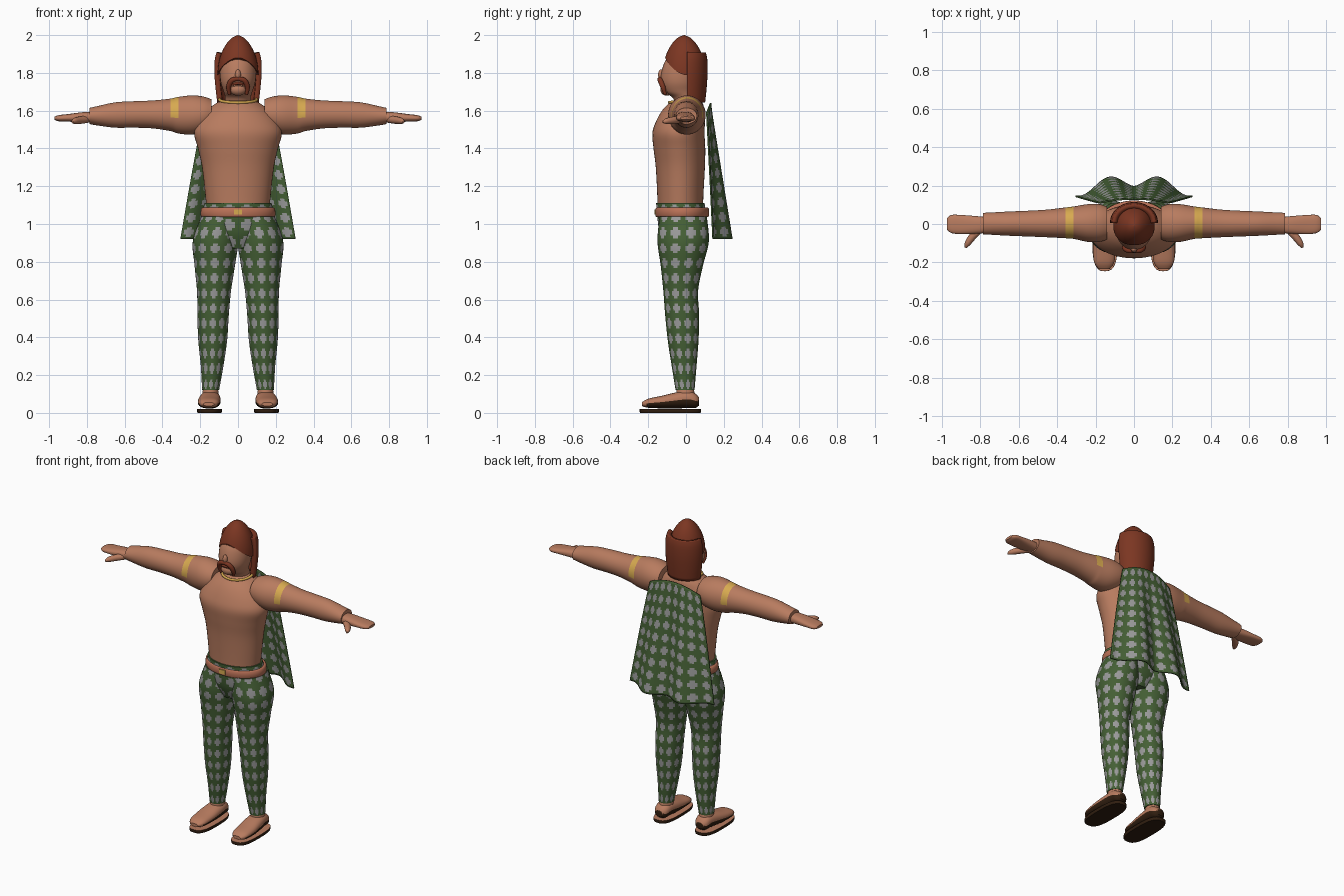
import bpy, bmesh, math
from mathutils import Vector

cube = bpy.data.objects.get("Cube")
if cube:
    bpy.data.objects.remove(cube, do_unlink=True)


def material(name, r, g, b):
    m = bpy.data.materials.new(name)
    m.use_nodes = True
    m.diffuse_color = (r, g, b, 1)
    m.node_tree.nodes["Principled BSDF"].inputs["Base Color"].default_value = (r, g, b, 1)
    m.node_tree.nodes["Principled BSDF"].inputs["Roughness"].default_value = 0.8
    return m


SKIN = material("skin", 0.48, 0.20, 0.115)
HAIR = material("red_hair", 0.20, 0.037, 0.016)
GREEN = material("cloth_green", 0.058, 0.115, 0.035)
GREY = material("cloth_grey", 0.32, 0.32, 0.32)
GOLD = material("gold", 0.68, 0.40, 0.08)
DARK = material("dark_sole", 0.03, 0.013, 0.005)
BELT = material("belt_leather", 0.49, 0.165, 0.095)
parts = []


def plaid(i, j, f):
    """Grey rounded squares on green, six faces per repeat."""
    a, b = i % 6, j % 6
    inside = 0 < a < 5 and 0 < b < 5
    corner = a in (1, 4) and b in (1, 4)
    return int(inside and not corner)


def surface(name, point, nu, nv, mats, rule=None, closed=True, caps=False, mirror=False, thick=0):
    """Grid of nu by nv faces from point(u, v); rule picks each face's material."""
    bm = bmesh.new()
    cols = nu if closed else nu + 1
    rows = [[bm.verts.new(point(i / nu, j / nv)) for i in range(cols)] for j in range(nv + 1)]
    cells = []
    for j in range(nv):
        for i in range(nu):
            k = (i + 1) % cols
            cells.append((i, j, bm.faces.new((rows[j][i], rows[j][k], rows[j + 1][k], rows[j + 1][i]))))
    if caps:
        cells += [(0, 0, bm.faces.new(rows[0])), (0, 0, bm.faces.new(rows[-1]))]
    bmesh.ops.recalc_face_normals(bm, faces=bm.faces)
    bm.normal_update()
    if rule:
        for i, j, f in cells:
            f.material_index = rule(i, j, f)
    me = bpy.data.meshes.new(name)
    bm.to_mesh(me)
    bm.free()
    for m in mats:
        me.materials.append(m)
    ob = bpy.data.objects.new(name, me)
    bpy.context.collection.objects.link(ob)
    if thick:
        s = ob.modifiers.new("thickness", "SOLIDIFY")
        s.thickness, s.offset = thick, 0
    if mirror:
        ob.modifiers.new("mirror", "MIRROR")
    parts.append(ob)
    return ob


def spline(keys, t):
    """Catmull-Rom through the keys, t from 0 to 1."""
    n = len(keys) - 1
    k = min(int(t * n), n - 1)
    s = t * n - k
    p = [keys[max(0, min(n, k + d))] for d in (-1, 0, 1, 2)]
    return [b + 0.5 * s * (c - a + s * (2 * a - 5 * b + 4 * c - d + s * (3 * (b - c) + d - a)))
            for a, b, c, d in zip(*p)]


def loft(name, axis, rings, mats, sides=32, steps=5, power=1.0, **kw):
    """Skin of ellipses along an axis; ring = position, two centres, two radii."""
    def point(u, v):
        w, ca, cb, ra, rb = spline(rings, v)
        c, s = math.cos(math.tau * u), math.sin(math.tau * u)
        a = ca + ra * math.copysign(abs(c) ** power, c)
        b = cb + rb * math.copysign(abs(s) ** power, s)
        return {"x": (w, a, b), "y": (a, w, b), "z": (a, b, w)}[axis]
    return surface(name, point, sides, steps * (len(rings) - 1), mats, caps=True, **kw)


def tube(name, pts, mat, mirror=False):
    """Round tube through points given as x, y, z, radius."""
    def point(u, v):
        x, y, z, r = spline(pts, v)
        q = spline(pts, min(v + 0.01, 1))
        p = spline(pts, max(v - 0.01, 0))
        d = (Vector(q[:3]) - Vector(p[:3])).normalized()
        side = d.cross(Vector((0.1, 1, 0.3))).normalized()
        up = d.cross(side)
        a = math.tau * u
        return Vector((x, y, z)) + r * (math.cos(a) * side + math.sin(a) * up)
    return surface(name, point, 12, 24, [mat], caps=True, mirror=mirror)


def blob(name, loc, size, mat):
    bpy.ops.mesh.primitive_uv_sphere_add(segments=20, ring_count=12, location=loc)
    ob = bpy.context.object
    ob.name, ob.scale = name, size
    ob.data.materials.append(mat)
    parts.append(ob)


# Body
loft("torso", "z", [(1.06, 0, -.03, .165, .12), (1.15, 0, -.03, .173, .122), (1.3, 0, -.03, .19, .13),
     (1.4, 0, -.035, .212, .137), (1.48, 0, -.04, .232, .138), (1.54, 0, -.03, .212, .13),
     (1.60, 0, -.015, .165, .112), (1.64, 0, 0, .115, .088), (1.655, 0, 0, .07, .06)], [SKIN], sides=48)

# Arms, with a gold band over the upper side
loft("arm", "x", [(.14, .005, 1.585, .085, .075), (.18, .005, 1.58, .098, .094), (.24, .005, 1.577, .098, .104),
     (.315, .007, 1.576, .084, .097), (.357, .006, 1.578, .08, .086), (.45, .003, 1.58, .072, .074),
     (.55, .002, 1.58, .067, .07), (.65, .002, 1.577, .063, .067), (.74, .002, 1.573, .058, .052),
     (.785, .002, 1.572, .056, .043)], [SKIN, GOLD], sides=40, mirror=True,
     rule=lambda i, j, f: int(15 <= j < 20 and f.calc_center_median().z > 1.558))
loft("hand", "x", [(.76, -.005, 1.565, .04, .028), (.82, -.005, 1.565, .046, .027), (.9, -.003, 1.562, .05, .02),
     (.95, 0, 1.56, .047, .016), (.972, 0, 1.56, .03, .008)], [SKIN], power=.8, mirror=True)
tube("thumb", [(.79, -.02, 1.555, .018), (.835, -.06, 1.55, .02), (.865, -.1, 1.545, .016),
     (.876, -.123, 1.54, .006)], SKIN, mirror=True)

# Trousers
loft("trouser_leg", "z", [(.12, .145, -.005, .045, .05), (.25, .137, -.01, .06, .066), (.38, .134, -.015, .076, .081),
     (.515, .132, -.02, .083, .09), (.645, .127, -.028, .09, .092), (.78, .123, -.022, .107, .112),
     (.91, .118, -.015, .121, .136), (1.04, .095, -.015, .1, .125)], [GREEN, GREY],
     sides=60, steps=10, rule=plaid, mirror=True)
loft("trouser_hips", "z", [(.87, 0, -.015, .09, .09), (.95, 0, -.015, .18, .124), (1.04, 0, -.022, .19, .13),
     (1.11, 0, -.03, .178, .128)], [GREEN, GREY], sides=72, steps=6, rule=plaid)
loft("belt", "z", [(1.037, 0, -.02, .19, .137), (1.045, 0, -.02, .198, .142), (1.08, 0, -.02, .196, .141),
     (1.087, 0, -.02, .185, .134)], [BELT], sides=48, steps=2)
bpy.ops.mesh.primitive_cube_add(size=1, location=(0, -.163, 1.064))
buckle = bpy.context.object
buckle.name, buckle.scale = "buckle", (.044, .008, .028)
buckle.data.materials.append(GOLD)

# Feet and sandals
loft("ankle", "z", [(.06, .147, 0, .045, .05), (.1, .146, -.003, .043, .049), (.14, .145, -.005, .038, .043)],
     [SKIN], mirror=True)
loft("foot", "y", [(-.234, .155, .046, .028, .01), (-.2, .155, .051, .052, .024), (-.13, .154, .057, .059, .033),
     (-.06, .15, .065, .058, .042), (.01, .147, .072, .052, .046), (.05, .147, .064, .044, .038),
     (.07, .147, .06, .025, .02)], [SKIN, DARK], power=.85, mirror=True,
     rule=lambda i, j, f: int(f.normal.z < .05 and f.calc_center_median().y > -.21))
loft("sandal_sole", "z", [(0, .151, -.083, .063, .16), (.009, .151, -.083, .066, .163), (.02, .151, -.083, .065, .162)],
     [DARK, SKIN], power=.7, steps=2, mirror=True, rule=lambda i, j, f: int(f.normal.z > .5))

# Head
loft("head", "z", [(1.6, 0, .01, .07, .062), (1.665, 0, 0, .068, .068), (1.70, 0, -.025, .076, .09),
     (1.75, 0, -.03, .092, .104), (1.81, 0, -.025, .095, .104), (1.87, 0, -.014, .085, .092),
     (1.93, 0, 0, .05, .055)], [SKIN])
blob("nose", (0, -.132, 1.79), (.015, .016, .028), SKIN)
blob("chin", (0, -.102, 1.712), (.045, .034, .033), SKIN)
tube("moustache", [(-.045, -.11, 1.685, .008), (-.05, -.122, 1.725, .013), (-.033, -.136, 1.76, .014),
     (0, -.14, 1.768, .011), (.033, -.136, 1.76, .014), (.05, -.122, 1.725, .013), (.045, -.11, 1.685, .008)], HAIR)
tube("lower_lip_beard", [(-.03, -.125, 1.738, .005), (0, -.134, 1.745, .008), (.03, -.125, 1.738, .005)], HAIR)


# Hair: pointed dome with an arched hairline, and a long curtain behind
def dome(u, v):
    c, s = math.cos(math.tau * u), math.sin(math.tau * u)
    low = 1.79 + .09 * max(0, -s) ** 1.5
    z = low + (2 - low) * min(v, .999)
    r = .108 * max(0, 1 - ((z - 1.79) / .21) ** 2) ** .6
    return (r * c, -.01 + 1.05 * r * s, z)


def curtain(u, v):
    z, wide = spline([(1.645, .096), (1.72, .105), (1.8, .111), (1.87, .109), (1.905, .1)], v)
    a = math.pi * u
    return (wide * math.cos(a), .005 + .86 * wide * math.sin(a), z)


surface("hair_cap", dome, 40, 20, [HAIR], caps=True)
surface("long_hair", curtain, 28, 12, [HAIR], closed=False, thick=.028)

# Necklace
bpy.ops.mesh.primitive_torus_add(major_radius=.098, minor_radius=.008, major_segments=40, minor_segments=10,
                                 location=(0, -.002, 1.658), rotation=(.17, 0, 0))
necklace = bpy.context.object
necklace.name, necklace.scale = "necklace", (1, .9, 1)
necklace.data.materials.append(GOLD)
parts.append(necklace)


# Cape, flat at the shoulders and folding towards the hem
def cape(u, v):
    s = 2 * u - 1
    top = .13 - .02 * s * s
    hem = .223 - .06 * s * s + .03 * math.cos(math.tau * (abs(s) - .42) / .9)
    z = .92 + (1 - v) * (.72 - .05 * s * s)
    return (s * (.18 + .125 * v ** .9), top + (hem - top) * v, z)


surface("cape", cape, 48, 54, [GREEN, GREY], rule=plaid, closed=False, thick=.008)

# Smooth shading with sharp rims
bpy.ops.object.select_all(action="DESELECT")
for ob in parts:
    ob.select_set(True)
bpy.context.view_layer.objects.active = parts[0]
bpy.ops.object.shade_smooth_by_angle(angle=math.radians(45))
